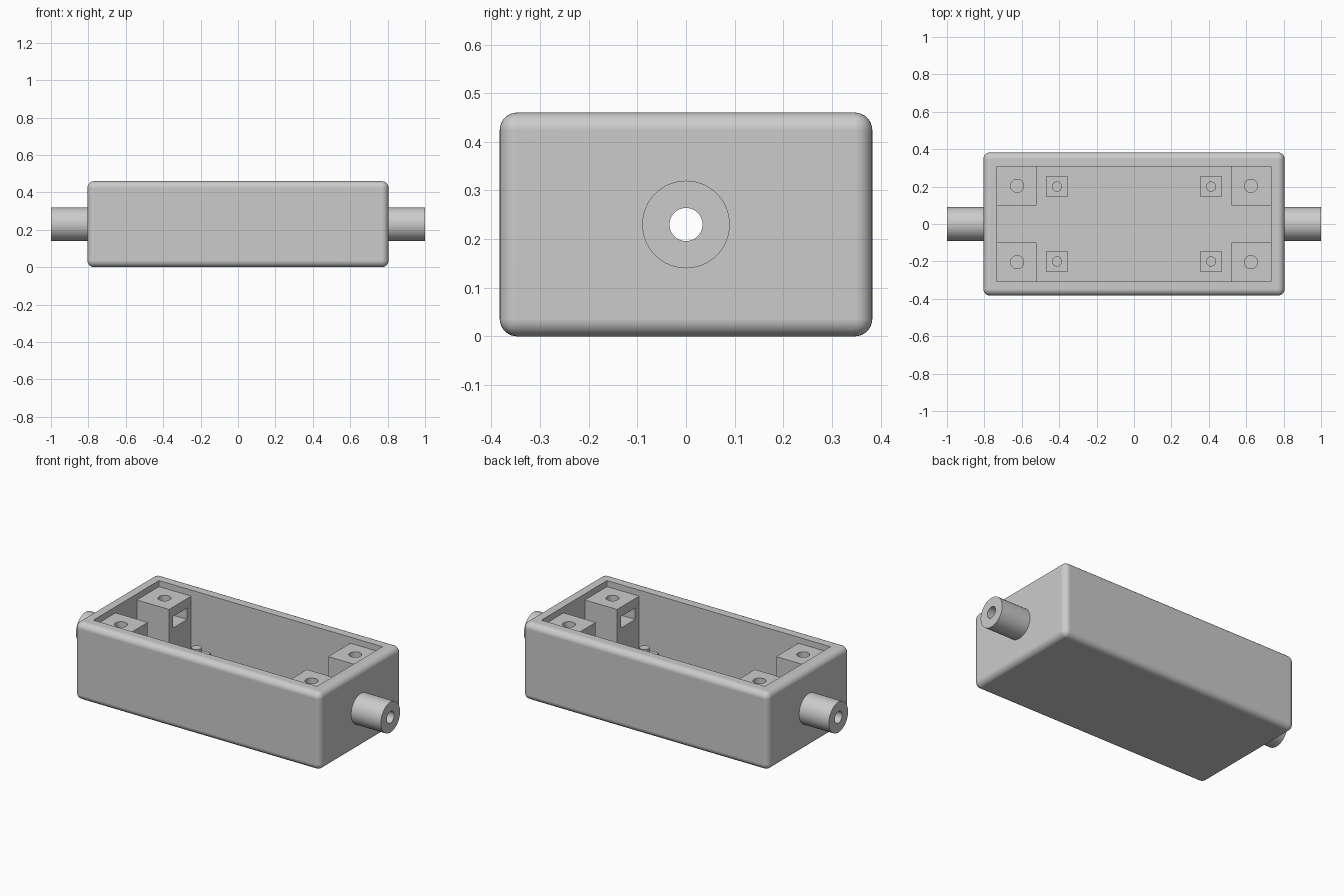
import bpy, bmesh, math
from mathutils import Matrix, Vector

if "Cube" in bpy.data.objects:
    bpy.data.objects.remove(bpy.data.objects["Cube"], do_unlink=True)

grey = bpy.data.materials.new("light_grey")
grey.use_nodes = True
grey.diffuse_color = (0.6, 0.6, 0.6, 1)
grey.node_tree.nodes["Principled BSDF"].inputs["Base Color"].default_value = (0.6, 0.6, 0.6, 1)


def make_object(name, bm):
    bmesh.ops.recalc_face_normals(bm, faces=bm.faces)
    mesh = bpy.data.meshes.new(name)
    bm.to_mesh(mesh)
    bm.free()
    mesh.materials.append(grey)
    obj = bpy.data.objects.new(name, mesh)
    bpy.context.collection.objects.link(obj)
    return obj


def block(name, low, high, round_radius=0):
    low, high = Vector(low), Vector(high)
    bm = bmesh.new()
    bmesh.ops.create_cube(bm, size=1)
    bmesh.ops.scale(bm, vec=[abs(s) for s in high - low], verts=bm.verts)
    bmesh.ops.translate(bm, vec=(low + high) / 2, verts=bm.verts)
    if round_radius:
        bmesh.ops.bevel(bm, geom=bm.edges[:], offset=round_radius, segments=8,
                        profile=0.5, affect='EDGES')
    return make_object(name, bm)


def rod(name, start, end, radius):
    start, end = Vector(start), Vector(end)
    axis = end - start
    turn = axis.to_track_quat('Z', 'Y').to_matrix().to_4x4()
    bm = bmesh.new()
    bmesh.ops.create_cone(bm, cap_ends=True, segments=64, radius1=radius, radius2=radius,
                          depth=axis.length,
                          matrix=Matrix.Translation((start + end) / 2) @ turn)
    return make_object(name, bm)


def cut(obj, cutters):
    # subtract the cutters, bake the result and discard them
    for cutter in cutters:
        mod = obj.modifiers.new("cut", 'BOOLEAN')
        mod.operation = 'DIFFERENCE'
        mod.solver = 'EXACT'
        mod.object = cutter
    graph = bpy.context.evaluated_depsgraph_get()
    baked = bpy.data.meshes.new_from_object(obj.evaluated_get(graph))
    obj.modifiers.clear()
    obj.data = baked
    for cutter in cutters:
        bpy.data.objects.remove(cutter, do_unlink=True)
    return obj


def finish(obj):
    bpy.ops.object.select_all(action='DESELECT')
    obj.select_set(True)
    bpy.context.view_layer.objects.active = obj
    bpy.ops.object.shade_smooth_by_angle(angle=math.radians(30))
    weighted = obj.modifiers.new("weighted_normals", 'WEIGHTED_NORMAL')
    weighted.keep_sharp = True


LENGTH, DEPTH, HEIGHT = 0.805, 0.383, 0.46
INNER_X, INNER_Y, FLOOR = 0.733, 0.307, 0.07
AXIS_Z, BORE = 0.23, 0.034
POST_TOP = 0.424

# open rounded box with a bore through both end walls
shell = block("box_shell", (-LENGTH, -DEPTH, 0), (LENGTH, DEPTH, HEIGHT), 0.036)
finish(cut(shell, [
    block("cavity", (-INNER_X, -INNER_Y, FLOOR), (INNER_X, INNER_Y, 0.6)),
    rod("shell_bore", (-1.2, 0, AXIS_Z), (1.2, 0, AXIS_Z), BORE)]))

for sx, side in ((1, "left"), (-1, "right")):
    # cable tube on each end
    tube = rod("cable_tube_" + side, (sx * 0.76, 0, AXIS_Z), (sx, 0, AXIS_Z), 0.09)
    finish(cut(tube, [rod("tube_bore", (sx * 0.6, 0, AXIS_Z), (sx * 1.2, 0, AXIS_Z), BORE)]))

    for sy, end in ((1, "back"), (-1, "front")):
        label = end + "_" + side
        # corner screw post with screw hole and nut slot
        px, py = sx * 0.625, sy * 0.204
        post = block("screw_post_" + label, (sx * 0.522, sy * 0.1, FLOOR - 0.01),
                     (sx * (INNER_X + 0.01), sy * (INNER_Y + 0.01), POST_TOP))
        finish(cut(post, [
            rod("screw_hole", (px, py, 0.15), (px, py, 0.6), 0.035),
            block("nut_slot", (sx * 0.45, py - 0.066, 0.3), (sx * 0.69, py + 0.066, 0.368))]))

        # board standoff with locating peg
        bx, by = sx * 0.412, sy * 0.2
        block("standoff_" + label, (bx - 0.056, by - 0.056, FLOOR - 0.01),
              (bx + 0.056, by + 0.056, 0.15))
        finish(rod("standoff_peg_" + label, (bx, by, 0.14), (bx, by, 0.19), 0.027))
